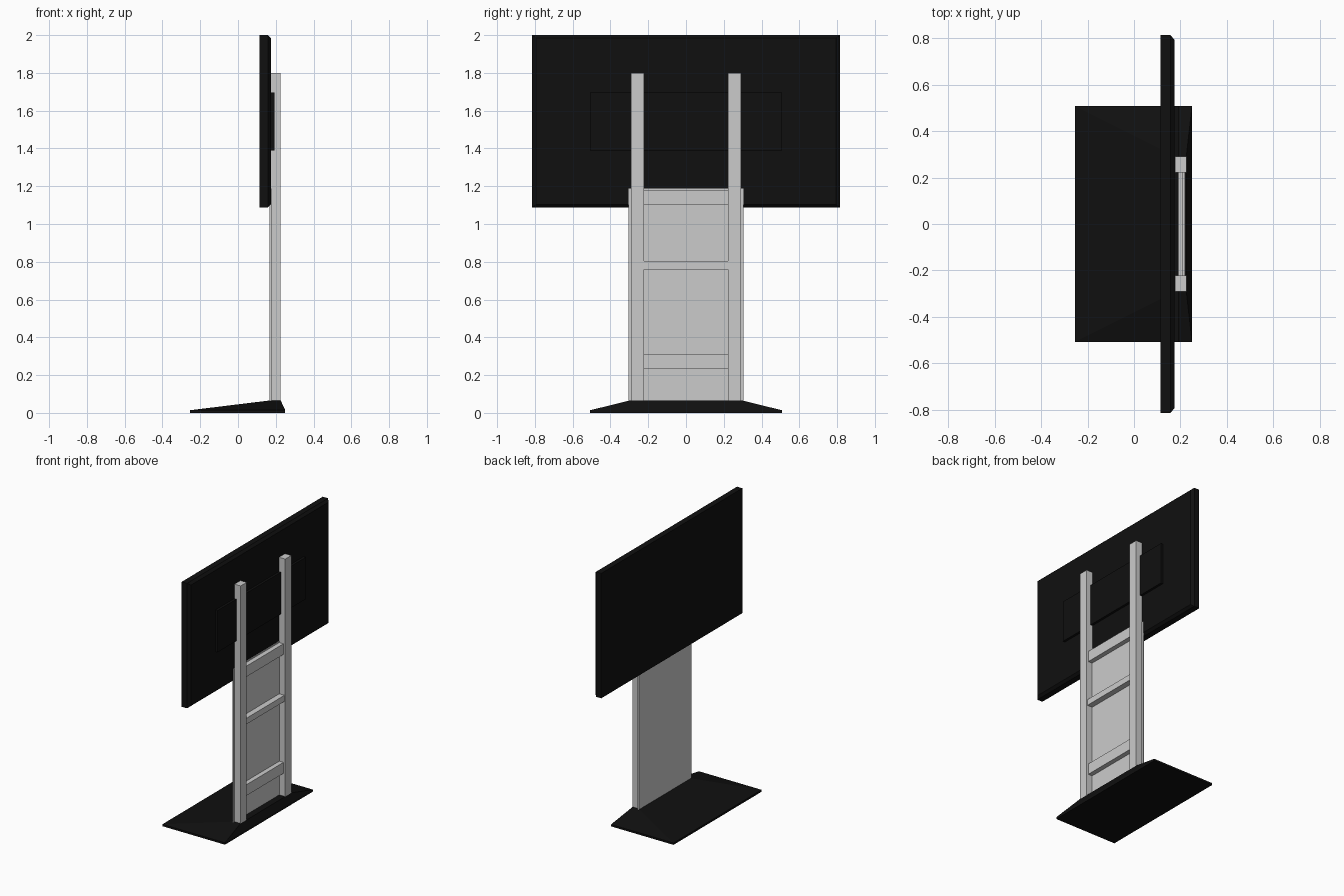
import bpy, bmesh

if "Cube" in bpy.data.objects:
    bpy.data.objects.remove(bpy.data.objects["Cube"])

black = bpy.data.materials.new("black")
black.diffuse_color = (0.005, 0.005, 0.005, 1)
black.use_nodes = True
black.node_tree.nodes["Principled BSDF"].inputs["Base Color"].default_value = black.diffuse_color


def finish(bm, name, mat=None):
    bmesh.ops.recalc_face_normals(bm, faces=bm.faces)
    me = bpy.data.meshes.new(name)
    bm.to_mesh(me)
    bm.free()
    ob = bpy.data.objects.new(name, me)
    bpy.context.collection.objects.link(ob)
    if mat:
        me.materials.append(mat)
    return ob


def loft(name, rings, mat=None):
    """Join four-cornered rings of points and cap both ends."""
    bm = bmesh.new()
    loops = [[bm.verts.new(p) for p in ring] for ring in rings]
    for a, b in zip(loops, loops[1:]):
        for i in range(4):
            j = (i + 1) % 4
            bm.faces.new((a[i], a[j], b[j], b[i]))
    bm.faces.new(loops[0])
    bm.faces.new(loops[-1])
    return finish(bm, name, mat)


def rect_z(x0, x1, hy, z):
    return [(x0, -hy, z), (x1, -hy, z), (x1, hy, z), (x0, hy, z)]


def rect_x(x, hy, z0, z1):
    return [(x, -hy, z0), (x, hy, z0), (x, hy, z1), (x, -hy, z1)]


def box(name, x0, x1, y0, y1, z0, z1, mat=None):
    bm = bmesh.new()
    bmesh.ops.create_cube(bm, size=1)
    for v in bm.verts:
        v.co = (x1 if v.co.x > 0 else x0,
                y1 if v.co.y > 0 else y0,
                z1 if v.co.z > 0 else z0)
    return finish(bm, name, mat)


# Sloped floor base
loft("base", [rect_z(-0.255, 0.25, 0.508, 0),
              rect_z(-0.255, 0.25, 0.508, 0.014),
              rect_z(0.17, 0.226, 0.296, 0.066)], black)

# Screen with chamfered rear edge, and the raised housing behind it
loft("screen", [rect_x(0.115, 0.814, 1.088, 2.0),
                rect_x(0.158, 0.814, 1.088, 2.0),
                rect_x(0.175, 0.793, 1.104, 1.984)], black)
box("rear_housing", 0.17, 0.192, -0.508, 0.508, 1.39, 1.695, black)

# Front cover panel
box("cover_panel", 0.168, 0.178, -0.305, 0.305, 0.055, 1.188)

# Upright posts
for side, name in ((-1, "left_post"), (1, "right_post")):
    y0, y1 = sorted((side * 0.222, side * 0.292))
    box(name, 0.176, 0.226, y0, y1, 0.055, 1.8)

# Cross rails between the posts
for name, z0, z1, x1 in (("lower_rail", 0.232, 0.312, 0.212),
                         ("middle_rail", 0.76, 0.804, 0.22),
                         ("upper_rail", 1.1, 1.178, 0.212)):
    box(name, 0.176, x1, -0.222, 0.222, z0, z1)
